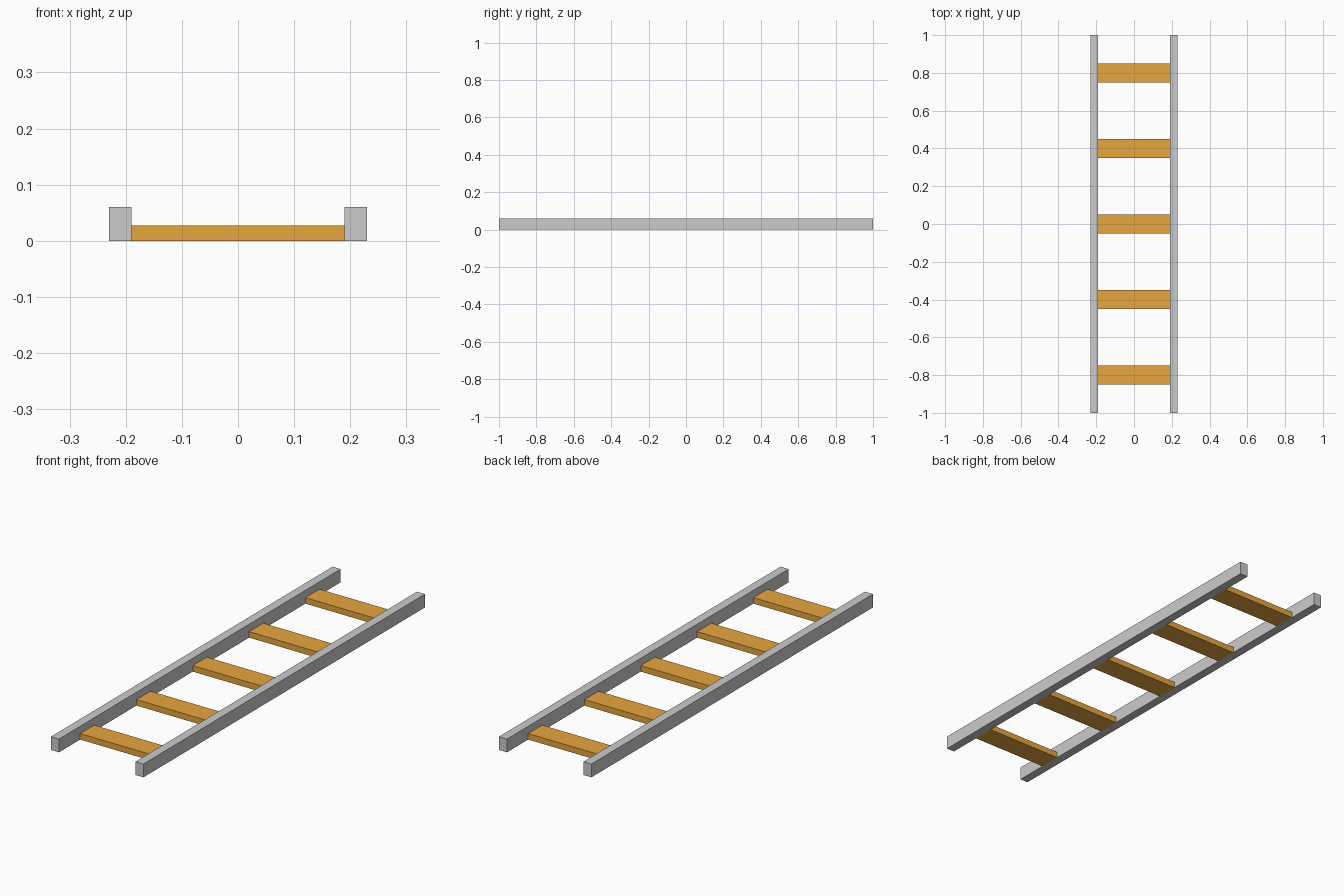
import bpy

if "Cube" in bpy.data.objects:
    bpy.data.objects.remove(bpy.data.objects["Cube"])

orange = bpy.data.materials.new("orange")
orange.diffuse_color = (0.8, 0.38, 0.05, 1)
orange.use_nodes = True
orange.node_tree.nodes["Principled BSDF"].inputs["Base Color"].default_value = orange.diffuse_color


def box(name, center, size, material=None):
    bpy.ops.mesh.primitive_cube_add(size=1, location=center)
    obj = bpy.context.object
    obj.name = name
    obj.scale = size
    bpy.ops.object.transform_apply(location=False, rotation=False, scale=True)
    if material:
        obj.data.materials.append(material)
    return obj


# Long side rails
for side, label in ((-1, "left"), (1, "right")):
    box(f"{label}_rail", (side * 0.21, 0, 0.03), (0.04, 2.0, 0.06))

# Flat rungs resting flush with the rail undersides
RUNG_HEIGHT = 0.027
for i in range(5):
    box(f"rung_{i + 1}", (0, -0.8 + 0.4 * i, RUNG_HEIGHT / 2),
        (0.38, 0.1, RUNG_HEIGHT), orange)
